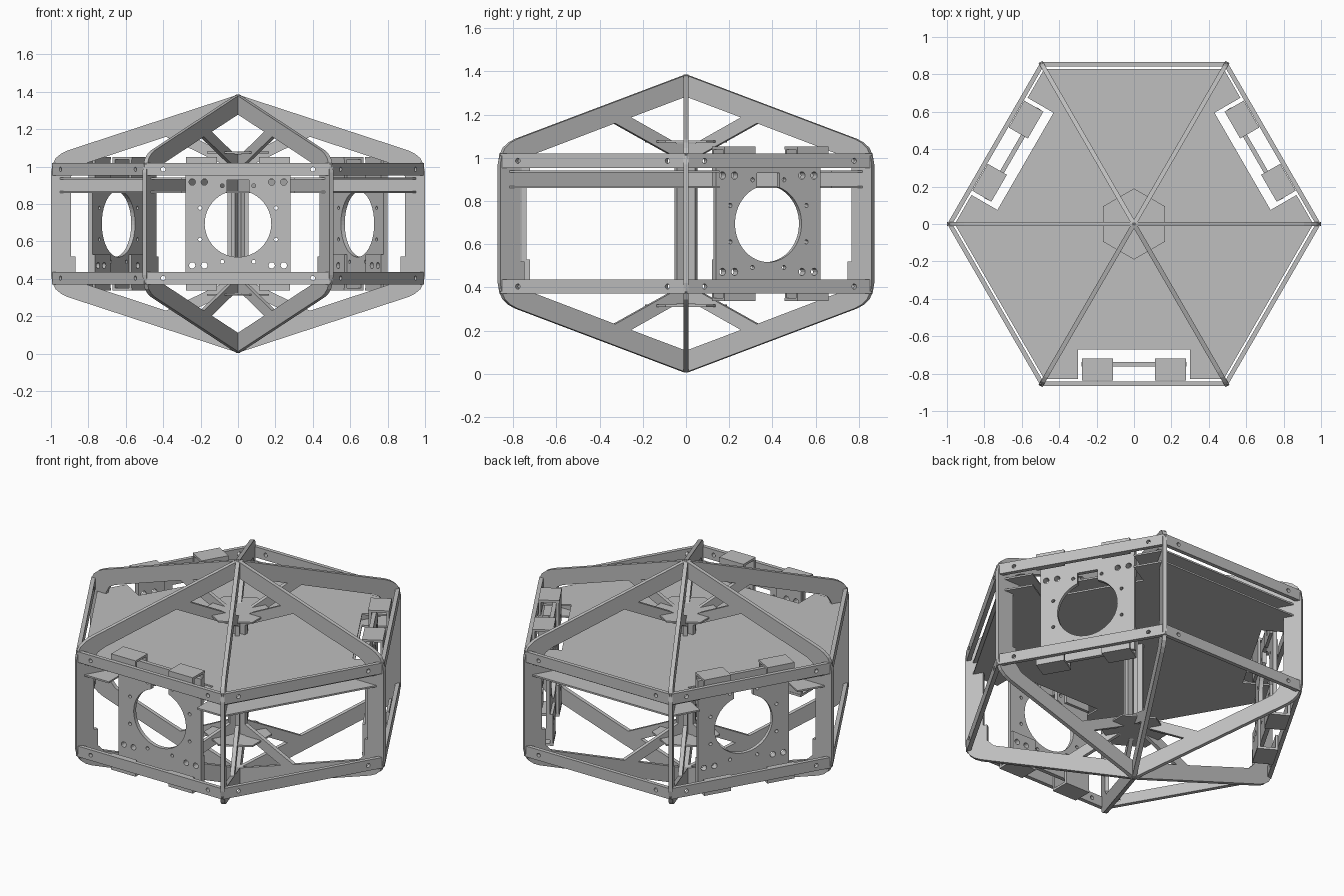
import bpy, bmesh
from math import sin, cos, radians, acos, degrees
from mathutils import Matrix, Vector

cube = bpy.data.objects.get("Cube")
if cube:
    bpy.data.objects.remove(cube, do_unlink=True)

grey = bpy.data.materials.new("plain_grey")
grey.use_nodes = True
grey.diffuse_color = (0.52, 0.52, 0.52, 1)
grey.node_tree.nodes["Principled BSDF"].inputs["Base Color"].default_value = grey.diffuse_color

MID = 0.695      # mid height of the frame
SHEET = 0.024    # sheet thickness


def plate(name, loops, thick, matrix):
    """Flat sheet from an outline plus hole loops, placed by matrix."""
    cu = bpy.data.curves.new(name, 'CURVE')
    cu.dimensions, cu.fill_mode, cu.extrude = '2D', 'BOTH', thick / 2
    for loop in loops:
        sp = cu.splines.new('POLY')
        sp.points.add(len(loop) - 1)
        for p, (x, y) in zip(sp.points, loop):
            p.co = (x, y, 0, 1)
        sp.use_cyclic_u = True
    tmp = bpy.data.objects.new(name + "_outline", cu)
    bpy.context.collection.objects.link(tmp)
    deps = bpy.context.evaluated_depsgraph_get()
    me = bpy.data.meshes.new_from_object(tmp.evaluated_get(deps))
    bpy.data.objects.remove(tmp, do_unlink=True)
    bm = bmesh.new()
    bm.from_mesh(me)
    bmesh.ops.remove_doubles(bm, verts=bm.verts, dist=1e-5)
    bmesh.ops.recalc_face_normals(bm, faces=bm.faces)
    bmesh.ops.transform(bm, matrix=matrix, verts=bm.verts)
    bm.to_mesh(me)
    bm.free()
    for f in me.polygons:
        f.use_smooth = False
    me.materials.clear()
    me.materials.append(grey)
    ob = bpy.data.objects.new(name, me)
    bpy.context.collection.objects.link(ob)
    return ob


def upright(deg, offset=0):
    """Vertical plane whose local x points along deg, shifted along its normal."""
    a = radians(deg)
    u, w = Vector((cos(a), sin(a), 0)), Vector((sin(a), -cos(a), 0))
    m = Matrix((u, (0, 0, 1), w)).transposed().to_4x4()
    m.translation = w * offset
    return m


def on_face(deg, dist):
    return upright(deg + 90, dist)


def rect(x0, x1, y0, y1):
    return [(x0, y0), (x1, y0), (x1, y1), (x0, y1)]


def arc(x, y, r, start=0, end=360, n=12):
    step = (end - start) / n
    return [(x + r * cos(radians(start + i * step)),
             y + r * sin(radians(start + i * step))) for i in range(n)]


def flip(points):
    """Reflect about the mid height, reversing the order."""
    return [(x, 2 * MID - z) for x, z in reversed(points)]


# Radial ribs: outer band, diagonal struts, centre post and a cross member
outer = [(0, 1.385), (0.91, 1.087), (0.945, 1.07), (0.975, 1.045), (0.992, 1.01), (1, 0.97)]
inner = [(0, 1.067), (0.055, 1.067), (0.3, 1.187), (0, 1.285)]
rib_outline = outer + flip(outer) + flip(inner) + inner
upper_gap = [(0.055, 0.935), (0.055, 1.0), (0.385, 1.16), (0.83, 1.013),
             (0.87, 0.99), (0.892, 0.95), (0.892, 0.935)]
lower_gap = [(0.055, 0.865), (0.892, 0.865), (0.892, 0.52), (0.87, 0.52),
             (0.87, 0.42), (0.83, 0.377), (0.385, 0.23), (0.055, 0.39)]
for k in range(6):
    plate("radial_rib", [rib_outline, upper_gap, lower_gap], SHEET, upright(60 * k))

# Horizontal bars round the top and bottom of the six sides
for k in range(6):
    for z in (0.986, 2 * MID - 0.986):
        holes = [arc(x, z, 0.012) for x in (-0.4, 0.4)]
        plate("side_bar", [rect(-0.493, 0.493, z - 0.033, z + 0.033)] + holes,
              SHEET, on_face(60 * k + 30, 0.853))

# Two hexagonal decks, notched at the three equipment panels
EDGE = 0.83
deck = []
for k in range(6):
    a, b = radians(60 * k), radians(60 * k + 30)
    r = EDGE / cos(radians(30))
    deck.append((r * cos(a), r * sin(a)))
    if k % 2 == 0:
        for n, t in ((EDGE, -0.3), (0.67, -0.3), (0.67, 0.3), (EDGE, 0.3)):
            deck.append((n * cos(b) - t * sin(b), n * sin(b) + t * cos(b)))
for name, z in (("upper_deck", 0.937), ("lower_deck", 0.865)):
    plate(name, [deck], 0.01, Matrix.Translation((0, 0, z)))

# Small hexagonal hub plates on the centre post
for name, z in (("upper_hub", 1.075), ("lower_hub", 2 * MID - 1.075)):
    plate(name, [arc(0, 0, 0.19, 30, 390, 6)], 0.01, Matrix.Translation((0, 0, z)))

# Equipment panels with a round opening, cable notch and bolt holes
R, NOTCH = 0.178, 0.06
half = degrees(acos(NOTCH / R))
opening = arc(0, MID, R, 180 - half, 360 + half, 44)
opening += [(NOTCH, MID + 0.168), (NOTCH, MID + 0.235), (-NOTCH, MID + 0.235)]
ring = [arc(0.22 * cos(radians(a)), MID + 0.22 * sin(radians(a)), 0.01)
        for a in (22.5, 157.5, 202.5, 247.5, 292.5, 337.5, 67.5, 112.5)]


def corner_holes(side, z):
    return [arc(side * x, z, 0.017) for x in (0.18, 0.245)]


low, high = MID - 0.223, MID + 0.223
corners = [h for s in (-1, 1) for z in (low, high) for h in corner_holes(s, z)]
cover = [(0.72, 1.038), (0.823, 1.038), (0.823, 0.955), (0.838, 0.955), (0.838, 1.052), (0.72, 1.052)]
for face in (30, 150, 270):
    plate("equipment_panel", [rect(-0.28, 0.28, 0.375, 1.015), opening] + ring + corners,
          SHEET, on_face(face, 0.75))
    # Folded brackets hooking the panel to the side bars
    for side in (-1, 1):
        x0, x1 = sorted((side * 0.112, side * 0.278))
        back = rect(x0, x1, 0.86, 1.045)
        for pts, prof, z in ((back, cover, high), (flip(back), flip(cover), low)):
            plate("bracket_back", [pts] + corner_holes(side, z), 0.016, on_face(face, 0.73))
            plate("bracket_hook", [prof], 0.166, upright(face, side * 0.195))
